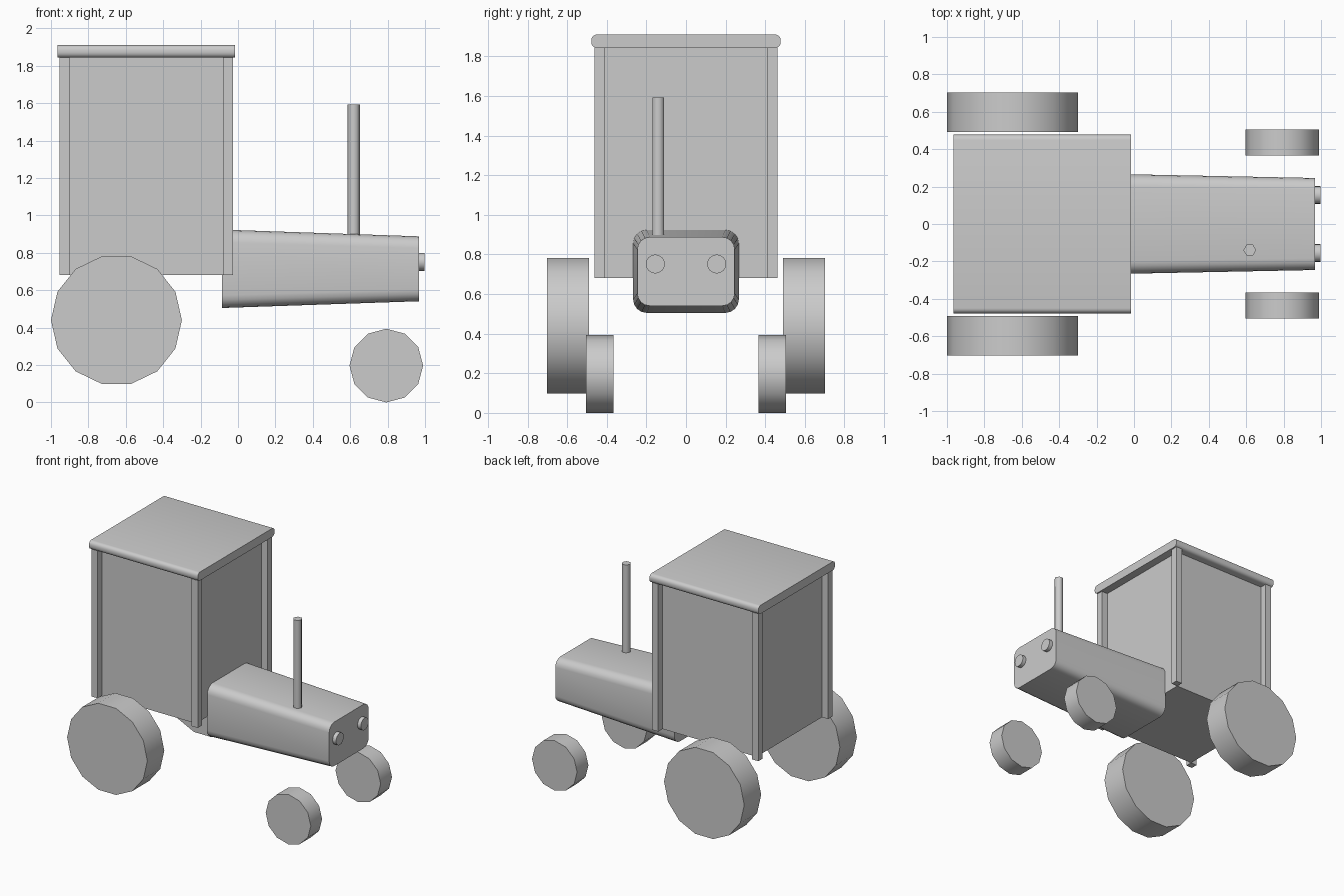
import bpy
import bmesh
from math import cos, sin, pi, radians

if "Cube" in bpy.data.objects:
    bpy.data.objects.remove(bpy.data.objects["Cube"])


def loft(name, ring_a, ring_b, smooth=0):
    """Solid between two matching rings of points, closed by flat caps."""
    bm = bmesh.new()
    a = [bm.verts.new(p) for p in ring_a]
    b = [bm.verts.new(p) for p in ring_b]
    n = len(a)
    for i in range(n):
        j = (i + 1) % n
        bm.faces.new((a[i], a[j], b[j], b[i]))
    bm.faces.new(a[::-1])
    bm.faces.new(b)
    bmesh.ops.recalc_face_normals(bm, faces=bm.faces)
    mesh = bpy.data.meshes.new(name)
    bm.to_mesh(mesh)
    bm.free()
    ob = bpy.data.objects.new(name, mesh)
    bpy.context.collection.objects.link(ob)
    if smooth:
        bpy.ops.object.select_all(action='DESELECT')
        ob.select_set(True)
        bpy.context.view_layer.objects.active = ob
        bpy.ops.object.shade_smooth_by_angle(angle=radians(smooth))
    return ob


def box(name, x0, x1, y0, y1, z0, z1):
    def ring(z):
        return [(x0, y0, z), (x1, y0, z), (x1, y1, z), (x0, y1, z)]
    return loft(name, ring(z0), ring(z1))


def circle(n, r):
    return [(r * cos(2 * pi * i / n), r * sin(2 * pi * i / n)) for i in range(n)]


def rounded(x, hy, z0, z1, r, seg):
    """Rounded rectangle in the YZ plane at x."""
    pts = []
    corners = [(hy - r, z1 - r), (-hy + r, z1 - r), (-hy + r, z0 + r), (hy - r, z0 + r)]
    for k, (cy, cz) in enumerate(corners):
        for s in range(seg + 1):
            t = pi / 2 * (k + s / seg)
            pts.append((x, cy + r * cos(t), cz + r * sin(t)))
    return pts


def wheel(name, x, z, r, n, y0, y1):
    c = circle(n, r)
    loft(name, [(x + u, y0, z + v) for u, v in c],
         [(x + u, y1, z + v) for u, v in c], 40)


# Cab body, recessed between four corner posts
X0, X1, Y, Z0, Z1 = -0.955, -0.027, 0.462, 0.682, 1.845
P = 0.054
box("cab_body", X0 + P, X1 - P, -Y + P, Y - P, Z0, Z1)
for xn, xa in (("rear", X0), ("front", X1 - P)):
    for yn, ya in (("right", -Y), ("left", Y - P)):
        box(f"cab_post_{xn}_{yn}", xa, xa + P, ya, ya + P, Z0, Z1)

# Roof slab with rounded long edges
loft("cab_roof", rounded(-0.966, 0.478, 1.843, 1.911, 0.028, 4),
     rounded(-0.016, 0.478, 1.843, 1.911, 0.028, 4), 40)

# Tapered engine hood
loft("engine_hood", rounded(-0.085, 0.267, 0.505, 0.924, 0.068, 4),
     rounded(0.968, 0.246, 0.541, 0.888, 0.062, 4), 40)

# Exhaust pipe
hexagon = circle(6, 0.034)
loft("exhaust_pipe", [(0.619 + u, -0.14 + v, 0.87) for u, v in hexagon],
     [(0.619 + u, -0.14 + v, 1.594) for u, v in hexagon], 65)

# Headlights and wheels on both sides
for side, s in (("right", -1), ("left", 1)):
    lamp = circle(16, 0.048)
    loft(f"headlight_{side}", [(0.96, s * 0.155 + u, 0.752 + v) for u, v in lamp],
         [(0.998, s * 0.155 + u, 0.752 + v) for u, v in lamp], 40)
    wheel(f"rear_wheel_{side}", -0.65, 0.44, 0.35, 14, s * 0.491, s * 0.702)
    wheel(f"front_wheel_{side}", 0.793, 0.197, 0.197, 12, s * 0.365, s * 0.506)
